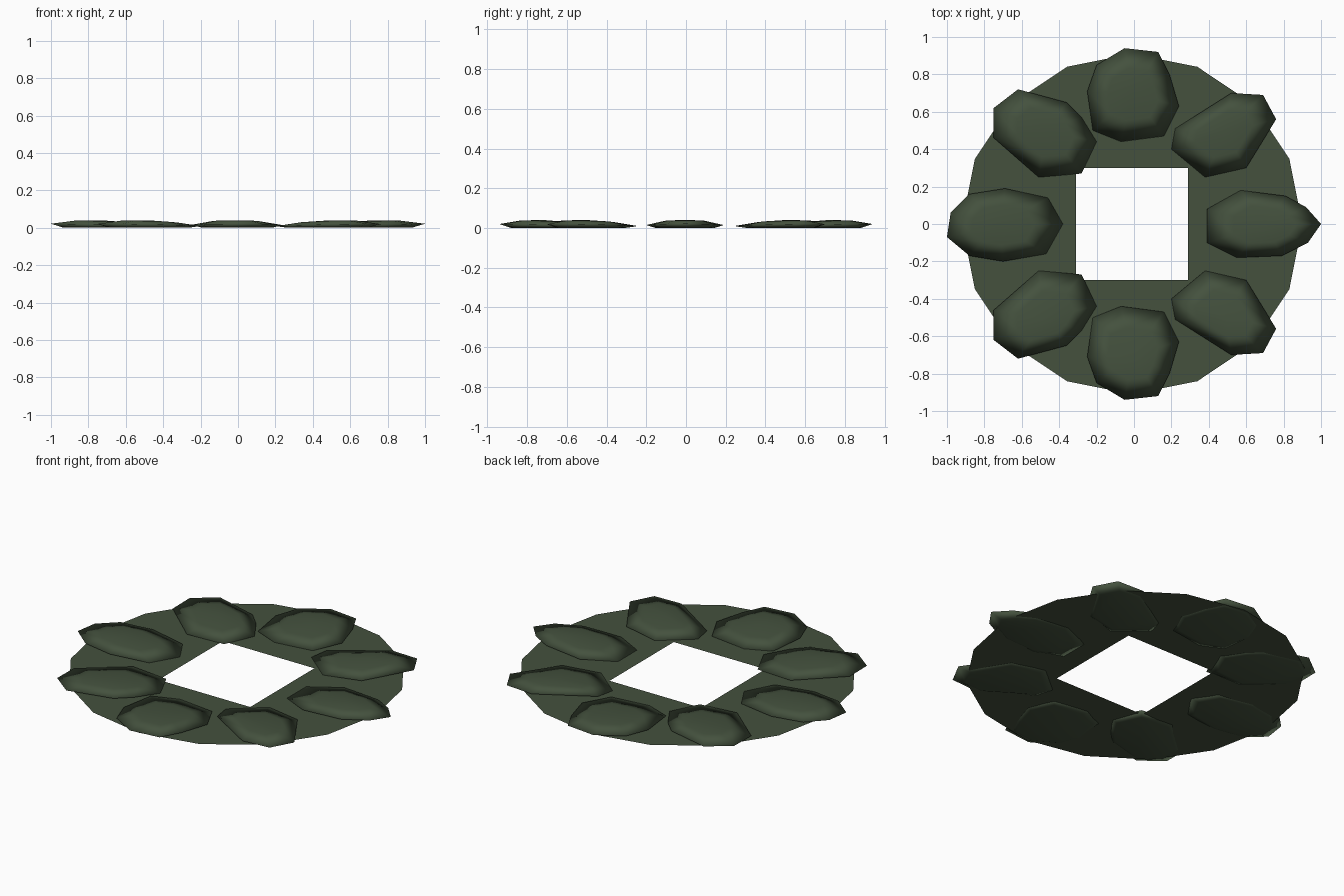
import bpy, bmesh, math
from mathutils import Vector

if "Cube" in bpy.data.objects:
    bpy.data.objects.remove(bpy.data.objects["Cube"])

green = bpy.data.materials.new("dark_moss_green")
green.diffuse_color = (0.058, 0.083, 0.048, 1)
green.use_nodes = True
green.node_tree.nodes["Principled BSDF"].inputs["Base Color"].default_value = green.diffuse_color


def make(name, bm, smooth):
    me = bpy.data.meshes.new(name)
    bm.to_mesh(me)
    bm.free()
    me.materials.append(green)
    ob = bpy.data.objects.new(name, me)
    bpy.context.collection.objects.link(ob)
    for p in me.polygons:
        p.use_smooth = smooth
    return ob


# Flat 16-sided base sheet with a square hole
bm = bmesh.new()
outer, inner = [], []
for i in range(16):
    a = math.tau * i / 16
    c, s = math.cos(a), math.sin(a)
    k = 0.3 / max(abs(c), abs(s))
    outer.append(bm.verts.new((0.91 * c - 0.01, 0.91 * s, 0.005)))
    inner.append(bm.verts.new((k * c - 0.01, k * s, 0.005)))
for i in range(16):
    j = (i + 1) % 16
    bm.faces.new((inner[i], outer[i], outer[j], inner[j]))
make("base_ring", bm, False)


# Thin stone: flat underside, rim rising outwards, domed top
def stone(name, outline):
    pts = [Vector(p) for p in outline]
    mid = sum(pts, Vector((0, 0))) / len(pts)
    area = sum(a.cross(b) for a, b in zip(pts, pts[1:] + pts[:1]))
    if area < 0:
        pts.reverse()
    bm = bmesh.new()

    def loop(scale, height):
        out = []
        for p in pts:
            q = mid + (p - mid) * scale
            out.append(bm.verts.new((q.x, q.y, height(q.length))))
        return out

    low = loop(0.76, lambda r: 0.0)
    rim = loop(1.0, lambda r: min(0.022, 0.007 + 0.024 * max(0, r - 0.4)))
    top = loop(0.55, lambda r: 0.022 + 0.016 * min(1, max(0, r - 0.45) * 3))
    n = len(pts)
    for a, b in ((low, rim), (rim, top)):
        for i in range(n):
            j = (i + 1) % n
            bm.faces.new((a[i], a[j], b[j], b[i]))
    peak = bm.verts.new((mid.x * 1.03, mid.y * 1.03, 0.040))
    for i in range(n):
        bm.faces.new((top[i], top[(i + 1) % n], peak))
    bm.faces.new(low[::-1])
    make(name, bm, True)


east = [(.39, .08), (.57, .18), (.81, .15), (.92, .09), (1, 0),
        (.93, -.10), (.79, -.17), (.55, -.18), (.39, -.10)]
west = [(-1, -.07), (-.98, .06), (-.88, .16), (-.69, .19), (-.46, .14),
        (-.38, 0), (-.47, -.16), (-.70, -.20), (-.88, -.17)]
north = [(-.05, .94), (.13, .92), (.19, .80), (.24, .63), (.16, .47),
         (-.07, .44), (-.22, .50), (-.25, .71), (-.20, .85)]
north_east = [(.20, .40), (.22, .51), (.52, .70), (.69, .69),
              (.76, .56), (.60, .30), (.38, .25)]
north_west = [(-.62, .72), (-.36, .65), (-.28, .57), (-.20, .44),
              (-.28, .27), (-.51, .25), (-.75, .46), (-.75, .62)]

stone("stone_right", east)
stone("stone_left", west)
# Remaining stones are mirrored front to back
for label, shape in (("middle", north), ("right", north_east), ("left", north_west)):
    stone("stone_back_" + label, shape)
    stone("stone_front_" + label, [(x, -y) for x, y in shape])
